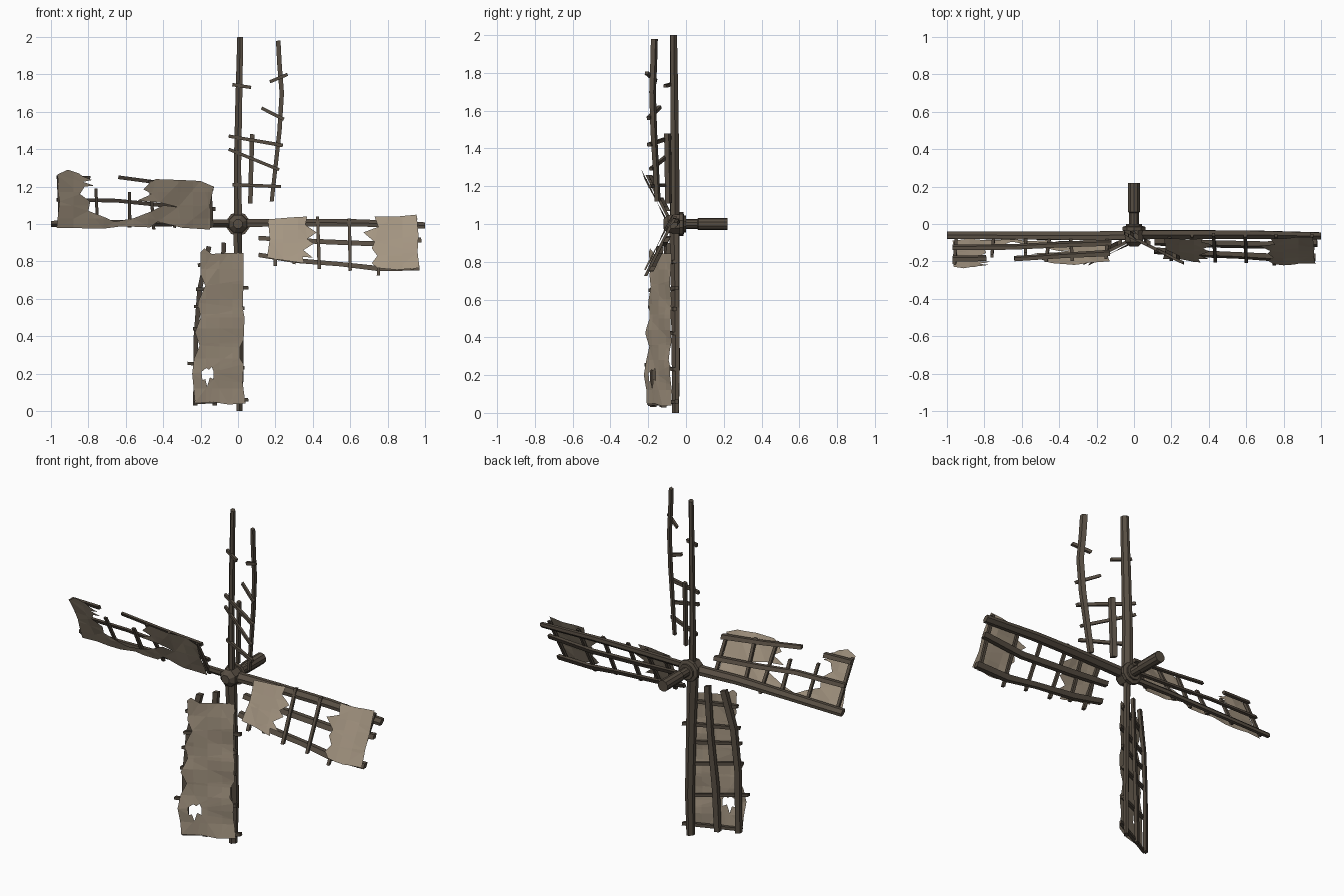
import bpy, bmesh, math, random
from mathutils import Vector

random.seed(4)

def material(name, col):
    m = bpy.data.materials.new(name)
    m.diffuse_color = (*col, 1)
    return m

WOOD = material("weathered_wood", (0.095, 0.075, 0.055))
CLOTH = material("old_canvas", (0.37, 0.30, 0.22))

# Blade space: r = along the spar, t = sideways across the sail, d = towards the front
DIRS = {"top": ((0, 1), (1, 0)), "right": ((1, 0), (0, -1)),
        "bottom": ((0, -1), (-1, 0)), "left": ((-1, 0), (0, 1))}

def place(blade, r, t, d):
    (rx, rz), (tx, tz) = DIRS[blade]
    return Vector((rx * r + tx * t, -0.06 - 0.5 * t - d, 1 + rz * r + tz * t))

def finish(bm, name, mat):
    me = bpy.data.meshes.new(name)
    bm.to_mesh(me)
    bm.free()
    me.materials.append(mat)
    ob = bpy.data.objects.new(name, me)
    bpy.context.collection.objects.link(ob)
    return ob

def beam(bm, blade, pts, w, d=0.0, sides=4, w_end=None, jitter=0.1):
    """Rough timber swept along (r, t) points."""
    rings, n = [], len(pts)
    for i, p in enumerate(pts):
        a, b = Vector(pts[max(i - 1, 0)]), Vector(pts[min(i + 1, n - 1)])
        along = (b - a).normalized()
        side = Vector((-along.y, along.x))
        ww = w + ((w_end or w) - w) * i / (n - 1)
        ww *= 1 + random.uniform(-jitter, jitter)
        ring = []
        for k in range(sides):
            ang = 2 * math.pi * (k + 0.5) / sides
            q = Vector(p) + side * ww * math.cos(ang)
            ring.append(bm.verts.new(place(blade, q.x, q.y, d + ww * math.sin(ang))))
        rings.append(ring)
    for A, B in zip(rings, rings[1:]):
        for k in range(sides):
            bm.faces.new((A[k], A[(k + 1) % sides], B[(k + 1) % sides], B[k]))
    bm.faces.new(rings[0])
    bm.faces.new(rings[-1])
    bmesh.ops.recalc_face_normals(bm, faces=bm.faces[:])

def timber(blade, part, lines, w, d=0.0, **kw):
    bm = bmesh.new()
    for pts in lines:
        beam(bm, blade, pts, w, d, **kw)
    finish(bm, f"{blade}_{part}", WOOD)

def canvas(blade, part, loops):
    """Torn cloth: fill outlines (and holes), slice into a grid, then ripple."""
    bm = bmesh.new()
    for loop in loops:
        vs = [bm.verts.new((r, t, 0)) for r, t in loop]
        for i, v in enumerate(vs):
            bm.edges.new((v, vs[(i + 1) % len(vs)]))
    bmesh.ops.triangle_fill(bm, edges=bm.edges[:], use_beauty=True, normal=(0, 0, 1))
    cuts = [((i * 0.08, 0, 0), (1, 0, 0)) for i in range(1, 13)]
    cuts += [((0, t, 0), (0, 1, 0)) for t in (0.03, 0.1, 0.17)]
    for co, no in cuts:
        bmesh.ops.bisect_plane(bm, geom=bm.verts[:] + bm.edges[:] + bm.faces[:],
                               plane_co=co, plane_no=no)
    for v in bm.verts:
        r, t = v.co.x, v.co.y
        v.co = place(blade, r, t, 0.035 + 0.006 * math.sin(r * 27 + t * 9) * math.cos(t * 14))
    bm.normal_update()
    for f in bm.faces:
        if f.normal.y > 0:
            f.normal_flip()
    finish(bm, f"{blade}_{part}", CLOTH)

# Spars
SPARS = {"top": [(0, 0), (0.3, -0.003), (0.65, 0.004), (1, 0.012)],
         "right": [(0, -0.005), (0.3, -0.008), (0.65, -0.006), (1, 0.008)],
         "bottom": [(0, 0.004), (0.3, -0.004), (0.75, -0.012), (1, -0.008)],
         "left": [(0, 0), (0.3, 0.008), (0.65, 0.004), (1, 0)]}
for b, pts in SPARS.items():
    timber(b, "spar", [pts], 0.026, sides=6, w_end=0.019, jitter=0.05)

# Long battens beside each spar
timber("top", "battens", [
    [(0.11, 0.066), (0.3, 0.07), (0.48, 0.076)],
    [(0.12, 0.18), (0.3, 0.2), (0.5, 0.222), (0.7, 0.234), (0.85, 0.222), (0.98, 0.215)]], 0.016)
timber("right", "battens", [
    [(0.11, 0.075), (0.35, 0.09), (0.7, 0.105), (0.98, 0.085)],
    [(0.11, 0.165), (0.3, 0.195), (0.55, 0.215), (0.75, 0.238), (0.97, 0.235)]], 0.018)
timber("bottom", "battens", [
    [(0.1, 0.075), (0.4, 0.09), (0.7, 0.115), (0.97, 0.125)],
    [(0.12, 0.155), (0.35, 0.205), (0.6, 0.225), (0.97, 0.228)]], 0.017)
timber("left", "battens", [
    [(0.12, 0.08), (0.4, 0.1), (0.65, 0.125), (0.97, 0.13)],
    [(0.13, 0.19), (0.4, 0.218), (0.64, 0.25)],
    [(0.79, 0.245), (0.97, 0.25)]], 0.015)

# Cross rungs, some snapped off
RUNGS = {
    "top": [((0.21, -0.03), (0.2, 0.23)), ((0.47, -0.05), (0.42, 0.24)),
            ((0.4, -0.05), (0.29, 0.22)), ((0.62, 0.125), (0.56, 0.245)),
            ((0.76, 0.17), (0.80, 0.265)), ((0.745, -0.03), (0.73, 0.07))],
    "right": [((0.19, -0.02), (0.2, 0.225)), ((0.31, -0.03), (0.3, 0.215)),
              ((0.425, -0.04), (0.435, 0.24)), ((0.595, -0.03), (0.6, 0.25)),
              ((0.76, -0.03), (0.75, 0.275)), ((0.95, -0.03), (0.93, 0.245))],
    "bottom": [((0.2, -0.03), (0.22, 0.215)), ((0.34, -0.055), (0.35, 0.225)),
               ((0.45, -0.035), (0.44, 0.235)), ((0.58, -0.03), (0.56, 0.24)),
               ((0.77, -0.035), (0.745, 0.27)), ((0.94, -0.055), (0.955, 0.235))],
    "left": [((0.14, -0.02), (0.15, 0.2)), ((0.34, -0.02), (0.33, 0.22)),
             ((0.45, -0.03), (0.47, 0.235)), ((0.58, -0.02), (0.58, 0.17)),
             ((0.75, -0.02), (0.76, 0.19)), ((0.95, -0.02), (0.96, 0.26))]}
for b, lines in RUNGS.items():
    timber(b, "rungs", lines, 0.0125, d=0.016)

# Canvas: two scraps on the right blade
canvas("right", "inner_canvas", [[
    (0.16, -0.025), (0.28, -0.035), (0.37, -0.04), (0.36, 0.005), (0.42, 0.045), (0.37, 0.08),
    (0.405, 0.105), (0.35, 0.14), (0.40, 0.18), (0.345, 0.175), (0.355, 0.21), (0.25, 0.195),
    (0.155, 0.18), (0.17, 0.08)]])
canvas("right", "outer_canvas", [[
    (0.73, -0.04), (0.85, -0.04), (0.955, -0.05), (0.965, 0.06), (0.96, 0.15), (0.97, 0.235),
    (0.85, 0.245), (0.745, 0.235), (0.715, 0.21), (0.745, 0.17), (0.715, 0.13), (0.73, 0.095),
    (0.67, 0.045), (0.75, 0.015)]])
# Nearly whole sheet with a torn hole on the bottom blade
canvas("bottom", "canvas", [[
    (0.155, -0.03), (0.3, -0.03), (0.45, -0.025), (0.5, -0.035), (0.62, -0.03), (0.66, -0.01),
    (0.72, -0.012), (0.75, -0.03), (0.85, -0.025), (0.96, -0.04), (0.965, 0.05), (0.95, 0.15),
    (0.955, 0.23), (0.8, 0.245), (0.72, 0.235), (0.65, 0.205), (0.58, 0.23), (0.5, 0.2),
    (0.42, 0.215), (0.33, 0.175), (0.27, 0.2), (0.15, 0.2), (0.13, 0.18), (0.16, 0.14),
    (0.155, 0.05)],
    [(0.77, 0.17), (0.78, 0.155), (0.765, 0.14), (0.79, 0.13), (0.83, 0.13), (0.82, 0.15),
     (0.87, 0.165), (0.83, 0.175), (0.835, 0.19), (0.79, 0.195)]])
# Heavily torn sheet on the left blade
canvas("left", "canvas", [[
    (0.97, -0.02), (0.955, 0.12), (0.965, 0.265), (0.91, 0.29), (0.85, 0.27), (0.83, 0.255),
    (0.78, 0.235), (0.83, 0.225), (0.77, 0.205), (0.82, 0.2), (0.845, 0.16), (0.79, 0.12),
    (0.80, 0.07), (0.71, 0.035), (0.66, 0.012), (0.56, 0.03), (0.47, 0.065), (0.40, 0.1),
    (0.32, 0.09), (0.42, 0.115), (0.54, 0.125), (0.46, 0.16), (0.505, 0.185), (0.465, 0.225),
    (0.44, 0.24), (0.3, 0.235), (0.2, 0.23), (0.13, 0.2), (0.15, 0.1), (0.15, -0.03),
    (0.3, -0.02), (0.43, 0.012), (0.47, -0.018), (0.62, -0.012), (0.72, -0.025)]])

# Hub and axle: stacked octagonal drums along y
def drum(name, profile, sides):
    bm = bmesh.new()
    rings = []
    for y, rad in profile:
        rings.append([bm.verts.new((rad * math.cos(2 * math.pi * (k + 0.5) / sides), y,
                                    1 + rad * math.sin(2 * math.pi * (k + 0.5) / sides)))
                      for k in range(sides)])
    for A, B in zip(rings, rings[1:]):
        for k in range(sides):
            bm.faces.new((A[k], A[(k + 1) % sides], B[(k + 1) % sides], B[k]))
    bm.faces.new(rings[0])
    bm.faces.new(rings[-1])
    bmesh.ops.recalc_face_normals(bm, faces=bm.faces[:])
    finish(bm, name, WOOD)

drum("hub_nose", [(-0.12, 0.026), (-0.105, 0.042), (-0.095, 0.052), (-0.03, 0.055)], 8)
drum("hub_collar", [(-0.035, 0.064), (-0.015, 0.064), (-0.01, 0.045), (0.0, 0.045)], 10)
drum("axle", [(-0.05, 0.027), (0.06, 0.027), (0.065, 0.033), (0.22, 0.033)], 10)
